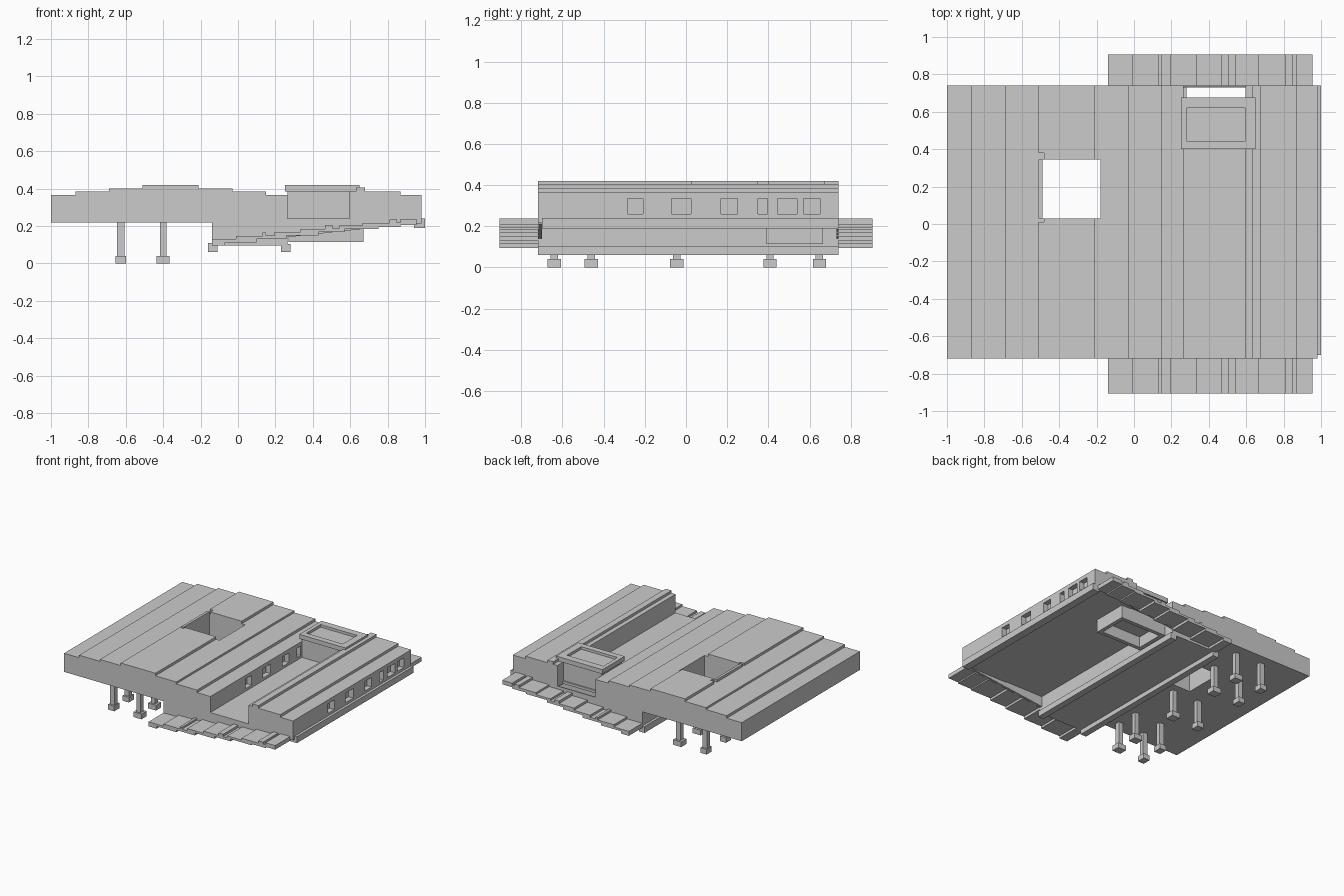
import bpy, bmesh

if "Cube" in bpy.data.objects:
    bpy.data.objects.remove(bpy.data.objects["Cube"])


def finish(name, bm):
    bmesh.ops.recalc_face_normals(bm, faces=bm.faces)
    me = bpy.data.meshes.new(name)
    bm.to_mesh(me)
    bm.free()
    ob = bpy.data.objects.new(name, me)
    bpy.context.collection.objects.link(ob)
    return ob


def boxes(name, items):
    """Boxes given as (x0, x1, y0, y1, z0, z1), in one object."""
    bm = bmesh.new()
    for x0, x1, y0, y1, z0, z1 in items:
        vs = bmesh.ops.create_cube(bm, size=1)["verts"]
        for v in vs:
            v.co.x = x1 if v.co.x > 0 else x0
            v.co.y = y1 if v.co.y > 0 else y0
            v.co.z = z1 if v.co.z > 0 else z0
    return finish(name, bm)


def extrude(name, pts, y0, y1):
    """Extrude an (x, z) profile along y."""
    bm = bmesh.new()
    f = bm.faces.new([bm.verts.new((x, y0, z)) for x, z in pts])
    r = bmesh.ops.extrude_face_region(bm, geom=[f])
    for v in r["geom"]:
        if isinstance(v, bmesh.types.BMVert):
            v.co.y = y1
    return finish(name, bm)


def steps(runs, x0):
    """Stair outline from (end_x, z) runs."""
    out = []
    for x1, z in runs:
        out += [(x0, z), (x1, z)]
        x0 = x1
    return out


def cut(ob, name, items):
    c = boxes(name, items)
    c.hide_render = True
    c.hide_viewport = False
    c.display_type = 'WIRE'
    m = ob.modifiers.new("cut", 'BOOLEAN')
    m.operation = 'DIFFERENCE'
    m.solver = 'EXACT'
    m.object = c
    # apply the cut and drop the cutter
    dg = bpy.context.evaluated_depsgraph_get()
    me = bpy.data.meshes.new_from_object(ob.evaluated_get(dg))
    ob.modifiers.clear()
    ob.data = me
    bpy.data.objects.remove(c)


F, B = -0.72, 0.74
windows = [(-0.285, -0.21), (-0.07, 0.025), (0.17, 0.25),
           (0.35, 0.395), (0.445, 0.54), (0.57, 0.65)]

# Main wing: stepped roof, overhanging upper storey, lower storey to the right
roof = steps([(-0.87, 0.365), (-0.69, 0.385), (-0.51, 0.40), (-0.21, 0.42),
              (-0.03, 0.40), (0.15, 0.385), (0.265, 0.365)], -1.0)
main = extrude("main_wing", roof + [(0.265, 0.095), (-0.14, 0.095), (-0.14, 0.22), (-1, 0.22)], F, B)
cut(main, "light_well_cutter", [(-0.49, -0.18, 0.03, 0.345, 0, 1)])
cut(main, "court_window_cutter", [(0.225, 0.3, a, b, 0.26, 0.335) for a, b in windows[:4]])
cut(main, "roof_notch_cutter", [(-0.52, -0.48, 0.345, 0.38, 0.40, 0.5),
                                (-0.52, -0.48, 0.01, 0.03, 0.40, 0.5)])

# Narrow wing with a row of windows
roof2 = steps([(0.63, 0.385), (0.68, 0.405), (0.87, 0.385), (0.98, 0.365)], 0.595)
wing = extrude("narrow_wing", roof2 + [(0.98, 0.215), (0.595, 0.215)], F, B)
cut(wing, "outer_window_cutter", [(0.94, 1.1, a, b, 0.26, 0.335) for a, b in windows])

# Courtyard floor between the wings
boxes("courtyard_floor", [(0.26, 0.6, F, 0.675, 0.22, 0.24)])

# Tower: body, rim with shallow basin, hollow base
tower = boxes("tower_body", [(0.265, 0.6, 0.41, 0.665, 0.20, 0.40)])
rim = boxes("tower_rim", [(0.25, 0.65, 0.40, 0.675, 0.385, 0.42)])
cut(rim, "basin_cutter", [(0.28, 0.595, 0.445, 0.62, 0.40, 0.5)])
base = boxes("tower_base", [(0.27, 0.67, 0.39, 0.665, 0.115, 0.225)])
cut(base, "base_cutter", [(0.30, 0.64, 0.42, 0.635, 0.0, 0.205)])

# Beams along the bottom edges
boxes("edge_beams", [(-0.16, -0.11, F, B, 0.06, 0.11),
                     (0.23, 0.28, F, B, 0.06, 0.105),
                     (0.94, 1.0, F + 0.02, B, 0.19, 0.24)])

# Stepped eaves at the front and back
top = steps([(-0.01, 0.13), (0.13, 0.147), (0.15, 0.165), (0.195, 0.15),
             (0.335, 0.167), (0.465, 0.185), (0.505, 0.205), (0.54, 0.187),
             (0.665, 0.202), (0.81, 0.217), (0.85, 0.236), (0.87, 0.22),
             (0.955, 0.237)], -0.14)
under = steps([(-0.07, 0.095), (0.1, 0.113), (0.26, 0.13), (0.43, 0.15),
               (0.57, 0.167), (0.75, 0.185), (0.87, 0.195), (0.955, 0.205)], -0.14)
profile = top + under[::-1]
extrude("front_eaves", profile, -0.905, F + 0.005)
extrude("back_eaves", profile, B - 0.01, 0.905)

# Thin walls closing the space above the eaves
wall = [(0.26, 0.14), (0.9, 0.21), (0.9, 0.225), (0.26, 0.225)]
extrude("front_gable_wall", wall, F, F + 0.02)
extrude("back_gable_wall", wall, B - 0.008, B)

# Posts with square feet under the overhang
for i, y in enumerate((-0.64, -0.46, -0.045, 0.408, 0.648)):
    for x, s, w in ((-0.627, 0.020, 0.027), (-0.40, 0.018, 0.035)):
        boxes(f"post_{i}", [(x - s, x + s, y - 0.018, y + 0.018, 0.04, 0.225)])
        boxes(f"post_foot_{i}", [(x - w, x + w, y - 0.032, y + 0.032, 0, 0.04)])
